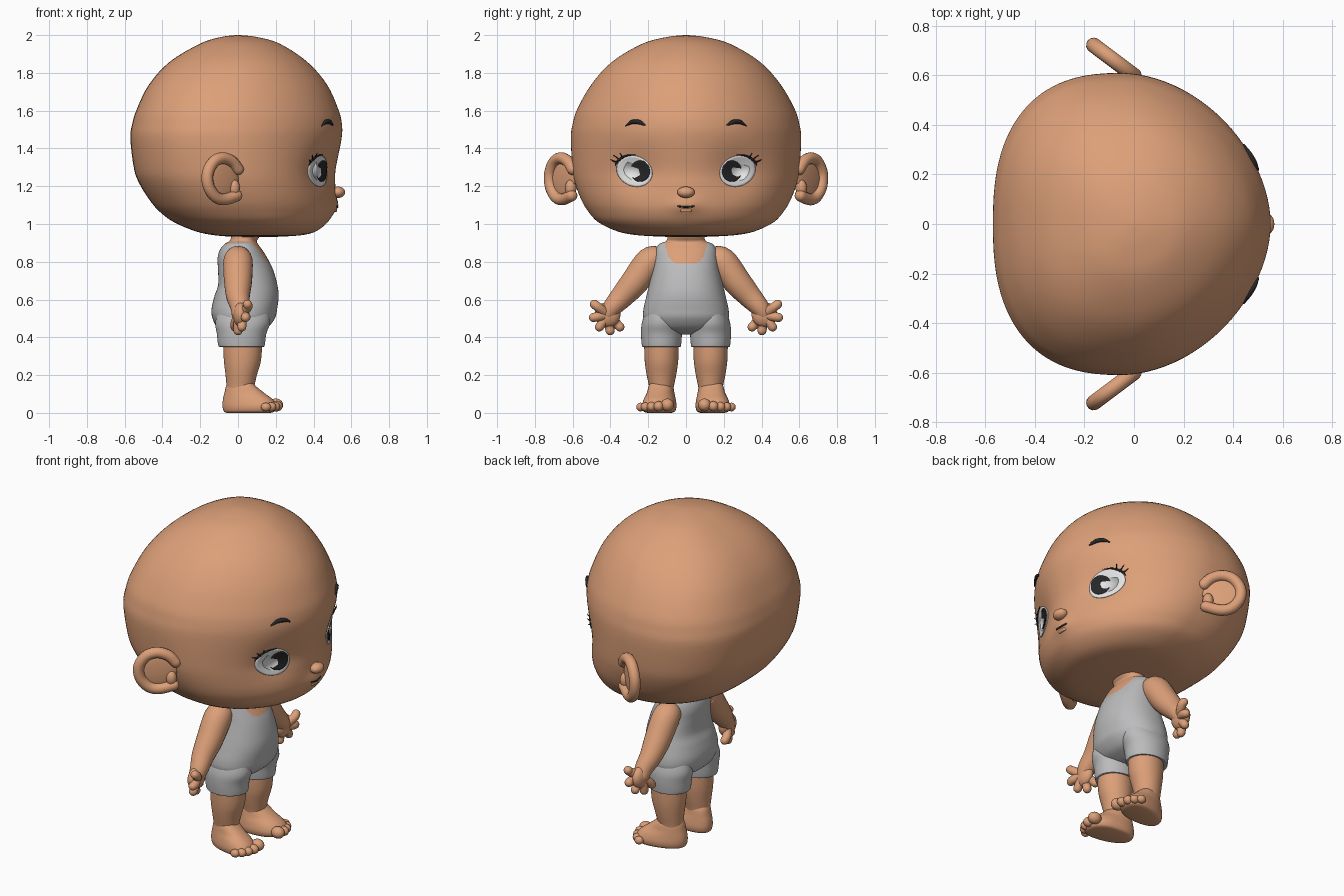
import bpy, bmesh
from math import sin, cos, pi, exp, copysign
from mathutils import Vector, Matrix
from mathutils.bvhtree import BVHTree

if "Cube" in bpy.data.objects:
    bpy.data.objects.remove(bpy.data.objects["Cube"])


def material(name, r, g, b):
    m = bpy.data.materials.new(name)
    m.use_nodes = True
    m.diffuse_color = (r, g, b, 1)
    node = m.node_tree.nodes["Principled BSDF"]
    node.inputs["Base Color"].default_value = (r, g, b, 1)
    node.inputs["Roughness"].default_value = 0.7
    return m


SKIN = material("skin", 0.72, 0.35, 0.19)
CLOTH = material("grey_cloth", 0.5, 0.5, 0.51)
WHITE = material("eye_white", 0.78, 0.78, 0.78)
DARK = material("dark", 0.02, 0.02, 0.022)


def finish(name, bm, *mats, rule=None):
    """Turn a bmesh into a smooth object, colouring its faces by a rule."""
    bmesh.ops.recalc_face_normals(bm, faces=bm.faces)
    for f in bm.faces:
        f.smooth = True
        if rule:
            f.material_index = rule(f.calc_center_median())
    mesh = bpy.data.meshes.new(name)
    bm.to_mesh(mesh)
    ob = bpy.data.objects.new(name, mesh)
    for m in mats:
        mesh.materials.append(m)
    bpy.context.collection.objects.link(ob)
    return ob


def spline(rows, steps):
    """Smooth curve through rows of numbers."""
    out = []
    for i in range(len(rows) - 1):
        quad = rows[max(i - 1, 0)], rows[i], rows[i + 1], rows[min(i + 2, len(rows) - 1)]
        for k in range(steps):
            t = k / steps
            out.append([b + t / 2 * (c - a + t * (2*a - 5*b + 4*c - d + t * (3*(b - c) + d - a)))
                        for a, b, c, d in zip(*quad)])
    return out + [list(rows[-1])]


def skin_rings(rings):
    """Bridge a list of point rings and close both ends."""
    bm = bmesh.new()
    loops = [[bm.verts.new(p) for p in ring] for ring in rings]
    n = len(loops[0])
    for a, b in zip(loops, loops[1:]):
        for i in range(n):
            j = (i + 1) % n
            bm.faces.new((a[i], a[j], b[j], b[i]))
    bm.faces.new(loops[0][::-1])
    bm.faces.new(loops[-1])
    return bm


def power(v, n):
    return copysign(abs(v) ** (2 / n), v)


def stack(rows, yc=0, back=2, front=2, segs=48, steps=4):
    """Loft of horizontal rings; row = height, rear x, widest x, front x, half width."""
    rings = []
    for z, xb, xc, xf, w in spline(rows, steps):
        ring = []
        for i in range(segs):
            a = 2 * pi * i / segs
            c, s = cos(a), sin(a)
            n = front if c > 0 else back
            ring.append(Vector((xc + power(c, n) * (xf - xc if c > 0 else xc - xb),
                                yc + power(s, n) * w, z)))
        rings.append(ring)
    return skin_rings(rings)


def tube(name, rows, mat, segs=14, steps=5):
    """Round-ended tube; row = x, y, z, radius."""
    path = [(Vector(r[:3]), r[3]) for r in spline(rows, steps)]
    d0 = (path[1][0] - path[0][0]).normalized()
    d1 = (path[-1][0] - path[-2][0]).normalized()
    (p0, r0), (p1, r1) = path[0], path[-1]
    bends = [pi / 2 * k / 5 for k in (1, 2, 3, 4, 4.8)]
    path = ([(p0 - d0 * r0 * sin(a), r0 * cos(a)) for a in reversed(bends)] + path
            + [(p1 + d1 * r1 * sin(a), r1 * cos(a)) for a in bends])
    rings = []
    side = d0.orthogonal().normalized()
    for i, (p, r) in enumerate(path):
        t = (path[min(i + 1, len(path) - 1)][0] - path[max(i - 1, 0)][0]).normalized()
        side = (side - t * side.dot(t)).normalized()
        up = t.cross(side)
        rings.append([p + r * (side * cos(2 * pi * k / segs) + up * sin(2 * pi * k / segs))
                      for k in range(segs)])
    return finish(name, skin_rings(rings), mat)


def ball(name, centre, size, mat, turn=0):
    bm = bmesh.new()
    m = Matrix.Translation(centre) @ Matrix.Rotation(turn, 4, "Z") @ Matrix.Diagonal((*size, 1))
    bmesh.ops.create_uvsphere(bm, u_segments=24, v_segments=14, radius=1, matrix=m)
    return finish(name, bm, mat)


# Head: lofted skull with eye sockets and a soft muzzle pressed in
head = stack([(.932, -.02, .1, .2, .1), (.94, -.12, .1, .33, .25), (.96, -.22, .1, .41, .36),
              (1.01, -.34, .08, .475, .465), (1.07, -.42, .05, .507, .52),
              (1.13, -.47, .03, .515, .555), (1.21, -.52, 0, .515, .585),
              (1.29, -.55, -.02, .517, .6), (1.45, -.57, -.05, .548, .61),
              (1.53, -.56, -.05, .55, .6), (1.61, -.535, -.05, .53, .575),
              (1.74, -.47, -.03, .47, .5), (1.86, -.36, 0, .365, .39),
              (1.955, -.2, 0, .22, .23), (1.99, -.09, 0, .1, .1), (2, -.01, 0, .01, .01)],
             back=2.5, front=1.85, segs=96)
for v in head.verts:
    x, y, z = v.co
    if x > 0:
        v.co.x -= 0.03 * exp(-((abs(y) - .27) / .12) ** 2 - ((z - 1.28) / .11) ** 2)
        v.co.x += 0.018 * exp(-(y / .07) ** 2 - ((z - 1.1) / .04) ** 2)
surface = BVHTree.FromBMesh(head)
finish("head", head, SKIN)


def on_face(y, z, lift=0.0):
    hit = surface.ray_cast(Vector((2, y, z)), Vector((-1, 0, 0)))[0]
    return hit + Vector((lift, 0, 0))


def plate(name, y, z, ry, rz, mat, lift, tilt=0.0):
    """Thin domed oval lying on the face."""
    rings = []
    for f in (1, .97, .85, .6, .3, .02):
        ring = []
        for k in range(36):
            a = 2 * pi * k / 36
            u, v = f * ry * cos(a), f * rz * sin(a)
            ring.append(on_face(y + u, z + v + tilt * u, lift if f < 1 else lift - .008))
        rings.append(ring)
    finish(name, skin_rings(rings), mat)


ball("nose", (.53, 0, 1.168), (.037, .046, .03), SKIN)
tube("mouth", [(*on_face(y, 1.09 + abs(y) * .1, -.001), .005) for y in (-.04, -.02, 0, .02, .04)],
     DARK, segs=8)
tube("lower_lip", [(*on_face(y, 1.073, -.004), .01) for y in (-.02, 0, .02)], SKIN)

# Torso with vest: skin above a scooped neckline
def neckline(c):
    if c.z > .905:
        return 0
    low = .13 if c.x > 0 else .04
    return 0 if (c.y / .11) ** 4 + ((c.z - .92) / low) ** 2 < 1 else 1


torso = stack([(.415, -.03, .02, .06, .06), (.425, -.07, .02, .1, .12), (.45, -.11, .02, .155, .2),
               (.5, -.135, .02, .195, .225), (.55, -.14, .02, .207, .225),
               (.617, -.125, .02, .215, .21), (.68, -.105, .02, .208, .195),
               (.76, -.106, .02, .185, .177), (.82, -.108, .02, .155, .168),
               (.865, -.095, .02, .127, .16), (.895, -.07, .02, .105, .14),
               (.91, -.045, .03, .1, .105), (.94, -.035, .04, .115, .098),
               (1, -.03, .04, .12, .1)], back=2.3, front=2.2, segs=120, steps=8)
finish("torso", torso, SKIN, CLOTH, rule=neckline)

# Paired parts
for s, side in ((1, "left_"), (-1, "right_")):
    # Eye, pupil, lashes and brow
    plate(side + "eye", s * .273, 1.28, .096, .083, WHITE, .006, s * .12)
    plate(side + "pupil", s * .243, 1.28, .053, .057, DARK, .011)
    tube(side + "lid_line", [(*on_face(s * y, z, .006), r) for y, z, r in
         ((.27, 1.366, .002), (.32, 1.36, .005), (.36, 1.335, .006), (.375, 1.31, .002))],
         DARK, segs=8)
    for i, (y, z) in enumerate(((.35, 1.375), (.385, 1.365), (.4, 1.34))):
        tube(side + f"lash_{i + 1}", [(*on_face(s * (.335 + .015 * i), 1.35 - .012 * i, .006), .005),
             (*on_face(s * y, z, .018), .0015)], DARK, segs=6)
    tube(side + "brow", [(*on_face(s * y, z, .003), r) for y, z, r in
         ((.22, 1.525, .005), (.25, 1.54, .012), (.285, 1.54, .011), (.32, 1.52, .003))], DARK)

    # Ear: curled rim around a shallow bowl
    tube(side + "ear_rim", [(-.8 * u, s * (.6 + .6 * u), z, .031) for u, z in
         ((0, 1.29), (.04, 1.33), (.1, 1.349), (.16, 1.33), (.2, 1.27), (.195, 1.2),
          (.15, 1.145), (.09, 1.13), (.01, 1.15))], SKIN)
    ball(side + "ear_bowl", (-.085, s * .653, 1.24), (.11, .016, .1), SKIN, turn=-s * .64)
    ball(side + "ear_flap", (-.02, s * .61, 1.19), (.03, .03, .045), SKIN)

    # Arm, palm and fingers
    tube(side + "arm", [(0, s * .14, .81, .065), (0, s * .19, .8, .078), (0, s * .27, .695, .074),
         (0, s * .335, .62, .063), (.01, s * .385, .565, .052), (.01, s * .41, .53, .045)],
         SKIN, segs=24)
    ball(side + "palm", (.012, s * .415, .52), (.038, .068, .066), SKIN)
    tips = ((.05, .485, .575), (.04, .49, .505), (.02, .458, .455), (0, .402, .435), (-.015, .35, .455))
    for i, (x, y, z) in enumerate(tips):
        tube(side + f"finger_{i + 1}", [(.012, s * .415, .52, .03),
             (x, s * (y * .7 + .415 * .3), z * .7 + .52 * .3, .025), (x, s * y, z, .024)], SKIN)

    # Shorts leg, bare leg and foot
    yc = s * .13
    shorts = stack([(.355, -.07, .02, .11, .085), (.35, -.095, .02, .135, .1),
                    (.36, -.105, .02, .142, .104), (.42, -.112, .02, .15, .108),
                    (.48, -.12, .02, .17, .103), (.56, -.1, .02, .16, .075)], yc)
    finish(side + "shorts_leg", shorts, CLOTH)
    leg = stack([(.06, -.06, .01, .08, .06), (.13, -.06, .015, .085, .064),
                 (.2, -.066, .02, .1, .078), (.28, -.075, .025, .122, .089),
                 (.4, -.08, .03, .13, .092)], yc)
    finish(side + "leg", leg, SKIN)
    foot = stack([(0, -.06, .09, .17, .06), (.008, -.075, .09, .195, .08),
                  (.035, -.082, .09, .205, .088), (.07, -.08, .07, .185, .082),
                  (.105, -.072, .03, .14, .071), (.14, -.064, .02, .097, .064),
                  (.17, -.05, .02, .07, .05)], 0, back=2.2, front=2.3)
    for v in foot.verts:
        v.co.y += yc + s * .14 * v.co.x
    finish(side + "foot", foot, SKIN)
    for i, (x, y, r) in enumerate(((.2, .098, .034), (.205, .145, .027), (.194, .183, .025),
                                   (.175, .215, .024), (.148, .24, .023))):
        ball(side + f"toe_{i + 1}", (x, s * y, r + .008), (r * 1.15, r, r), SKIN)
